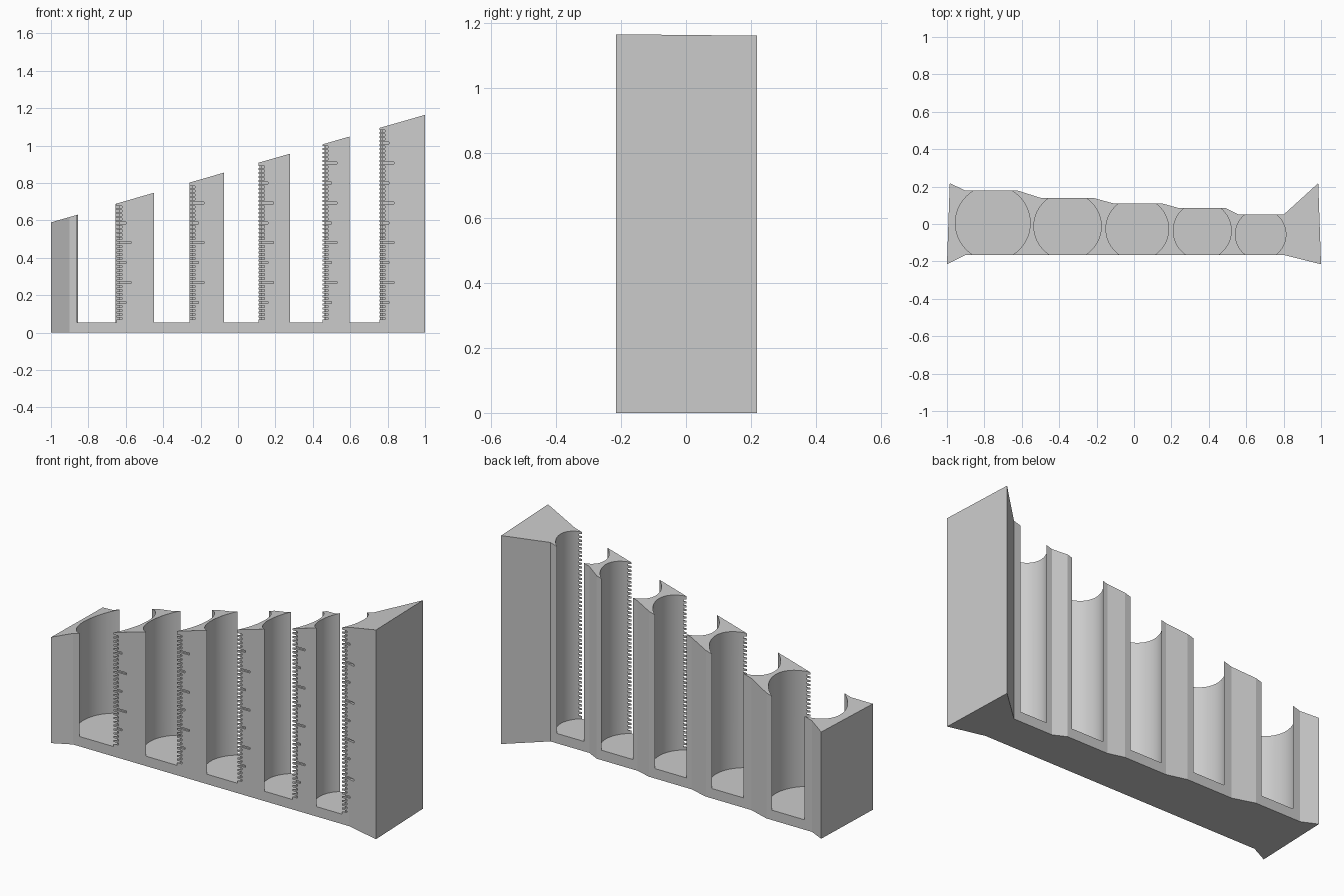
import bpy, bmesh, math
from mathutils import Matrix, Vector

old = bpy.data.objects.get("Cube")
if old:
    bpy.data.objects.remove(old, do_unlink=True)

FLOOR = 0.055      # height of the slot floors
FRONT = -0.165     # y of the flat front
PITCH = 0.0213     # spacing of the scale marks
MARK_DEPTH = 0.01


def top_height(x):
    return 0.877 + 0.2875 * x


def make_object(name, bm):
    bmesh.ops.recalc_face_normals(bm, faces=bm.faces)
    mesh = bpy.data.meshes.new(name)
    bm.to_mesh(mesh)
    bm.free()
    obj = bpy.data.objects.new(name, mesh)
    bpy.context.collection.objects.link(obj)
    return obj


def add_box(bm, low, high):
    low, high = Vector(low), Vector(high)
    place = Matrix.Translation((low + high) / 2) @ Matrix.Diagonal((*(high - low), 1))
    bmesh.ops.create_cube(bm, size=1, matrix=place)


# Body: plan outline raised to a sloping top
outline = [(-1, -0.215), (-0.9, FRONT), (0.8, FRONT), (1, -0.215), (0.985, 0.218),
           (0.8, 0.05), (0.56, 0.05), (0.49, 0.085), (0.24, 0.085), (0.15, 0.11),
           (-0.11, 0.11), (-0.22, 0.14), (-0.5, 0.14), (-0.62, 0.178), (-0.9, 0.178),
           (-0.985, 0.218)]
bm = bmesh.new()
base = bm.faces.new([bm.verts.new((x, y, 0)) for x, y in outline])
raised = bmesh.ops.extrude_face_region(bm, geom=[base])["geom"]
for v in raised:
    if isinstance(v, bmesh.types.BMVert):
        v.co.z = top_height(v.co.x)
body = make_object("coin_rack", bm)

# Round slots (centre x, centre y, radius) and their scale marks
slots = [(-0.755, 0.005, 0.2), (-0.355, -0.012, 0.18), (0.0175, -0.026, 0.1675),
         (0.365, -0.036, 0.155), (0.677, -0.056, 0.135)]
holes, marks = bmesh.new(), bmesh.new()
for x, y, r in slots:
    bmesh.ops.create_cone(holes, cap_ends=True, segments=96, radius1=r, radius2=r,
                          depth=1.5, matrix=Matrix.Translation((x, y, FLOOR + 0.75)))
    edge = x + math.sqrt(r * r - (FRONT - y) ** 2)
    count = int((top_height(edge) - 0.012 - FLOOR) / PITCH)
    for i in range(1, count + 1):
        length = 0.078 if i % 10 == 0 else 0.05 if i % 5 == 0 else 0.03
        z = FLOOR + i * PITCH
        add_box(marks, (edge - 0.02, FRONT - 0.1, z - 0.0055),
                (edge + length, FRONT + MARK_DEPTH, z + 0.0055))

# Cut slots, then marks
bpy.ops.object.select_all(action="DESELECT")
body.select_set(True)
bpy.context.view_layer.objects.active = body
for name, cutter_mesh in (("slot_cutter", holes), ("mark_cutter", marks)):
    cutter = make_object(name, cutter_mesh)
    cutter.hide_render = True
    mod = body.modifiers.new(name, "BOOLEAN")
    mod.operation = "DIFFERENCE"
    mod.solver = "EXACT"
    mod.object = cutter
    bpy.ops.object.modifier_apply(modifier=mod.name)
    bpy.data.objects.remove(cutter, do_unlink=True)

# Plain grey finish
grey = bpy.data.materials.new("plain_grey")
grey.use_nodes = True
colour = (0.6, 0.6, 0.6, 1)
grey.diffuse_color = colour
grey.node_tree.nodes["Principled BSDF"].inputs["Base Color"].default_value = colour
body.data.materials.clear()
body.data.materials.append(grey)
bpy.ops.object.shade_smooth_by_angle(angle=math.radians(10))
